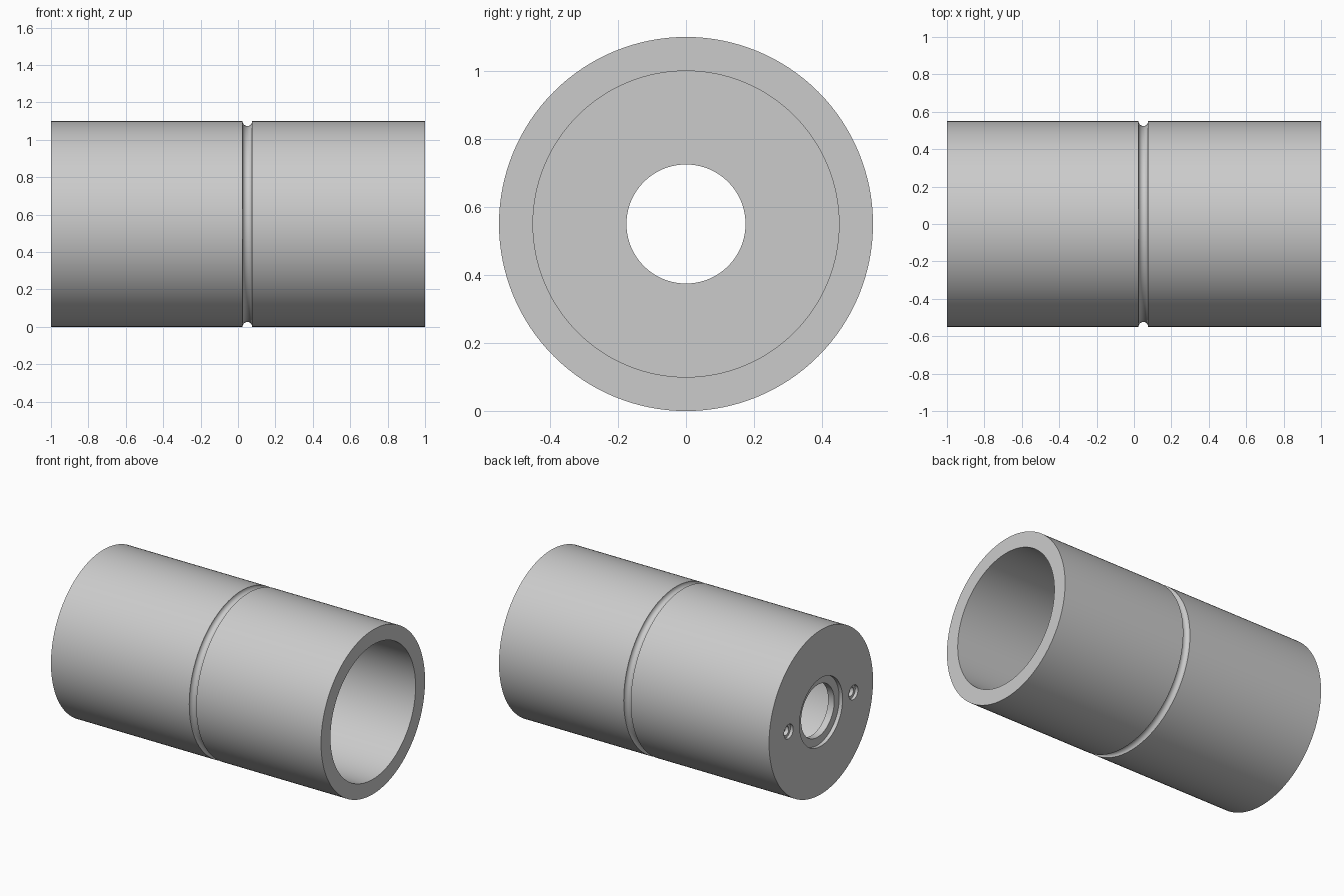
import bpy, bmesh, math

if "Cube" in bpy.data.objects:
    bpy.data.objects.remove(bpy.data.objects["Cube"])

R, Z = 0.55, 0.55          # outer radius and axis height


def lathe(name, profile, centre, segs=128):
    """Revolve a closed (x, radius) profile around an x-direction axis."""
    bm = bmesh.new()
    rings = []
    for i in range(segs):
        a = 2 * math.pi * i / segs
        rings.append([bm.verts.new((x, centre[0] + r * math.cos(a), centre[1] + r * math.sin(a)))
                      for x, r in profile])
    n = len(profile)
    for i in range(segs):
        p, q = rings[i], rings[(i + 1) % segs]
        for j in range(n):
            k = (j + 1) % n
            bm.faces.new((p[j], p[k], q[k], q[j]))
    bmesh.ops.remove_doubles(bm, verts=bm.verts, dist=1e-6)
    bmesh.ops.recalc_face_normals(bm, faces=bm.faces)
    me = bpy.data.meshes.new(name)
    bm.to_mesh(me)
    bm.free()
    ob = bpy.data.objects.new(name, me)
    bpy.context.collection.objects.link(ob)
    return ob


grey = bpy.data.materials.new("light grey metal")
grey.diffuse_color = (0.6, 0.6, 0.6, 1)
grey.use_nodes = True
grey.node_tree.nodes["Principled BSDF"].inputs["Base Color"].default_value = grey.diffuse_color

# Cup-shaped sleeve: round groove outside, recessed hole in the end wall
groove = [(0.05 - 0.026 * math.cos(math.pi * i / 12), R - 0.026 * math.sin(math.pi * i / 12))
          for i in range(13)]
profile = ([(-1, 0.228), (-1, R)] + groove +
           [(1, R), (1, 0.45), (-0.93, 0.45), (-0.93, 0.175), (-0.975, 0.175), (-0.975, 0.228)])
sleeve = lathe("sleeve", profile, (0, Z))
sleeve.data.materials.append(grey)

# Two blind stepped screw holes in the end wall
for side in (-1, 1):
    cutter = lathe("screw_hole_cutter",
                   [(-1.05, 0), (-1.05, 0.048), (-0.98, 0.048), (-0.98, 0.03), (-0.955, 0.03), (-0.955, 0)],
                   (side * 0.343, Z), 32)
    cutter.hide_render = True
    cutter.data.materials.append(grey)
    mod = sleeve.modifiers.new("screw_hole", 'BOOLEAN')
    mod.operation = 'DIFFERENCE'
    mod.solver = 'EXACT'
    mod.object = cutter
    bpy.context.view_layer.objects.active = sleeve
    bpy.ops.object.modifier_apply(modifier=mod.name)
    bpy.data.objects.remove(cutter)

bpy.ops.object.select_all(action='DESELECT')
sleeve.select_set(True)
bpy.context.view_layer.objects.active = sleeve
bpy.ops.object.shade_smooth_by_angle(angle=math.radians(30))
